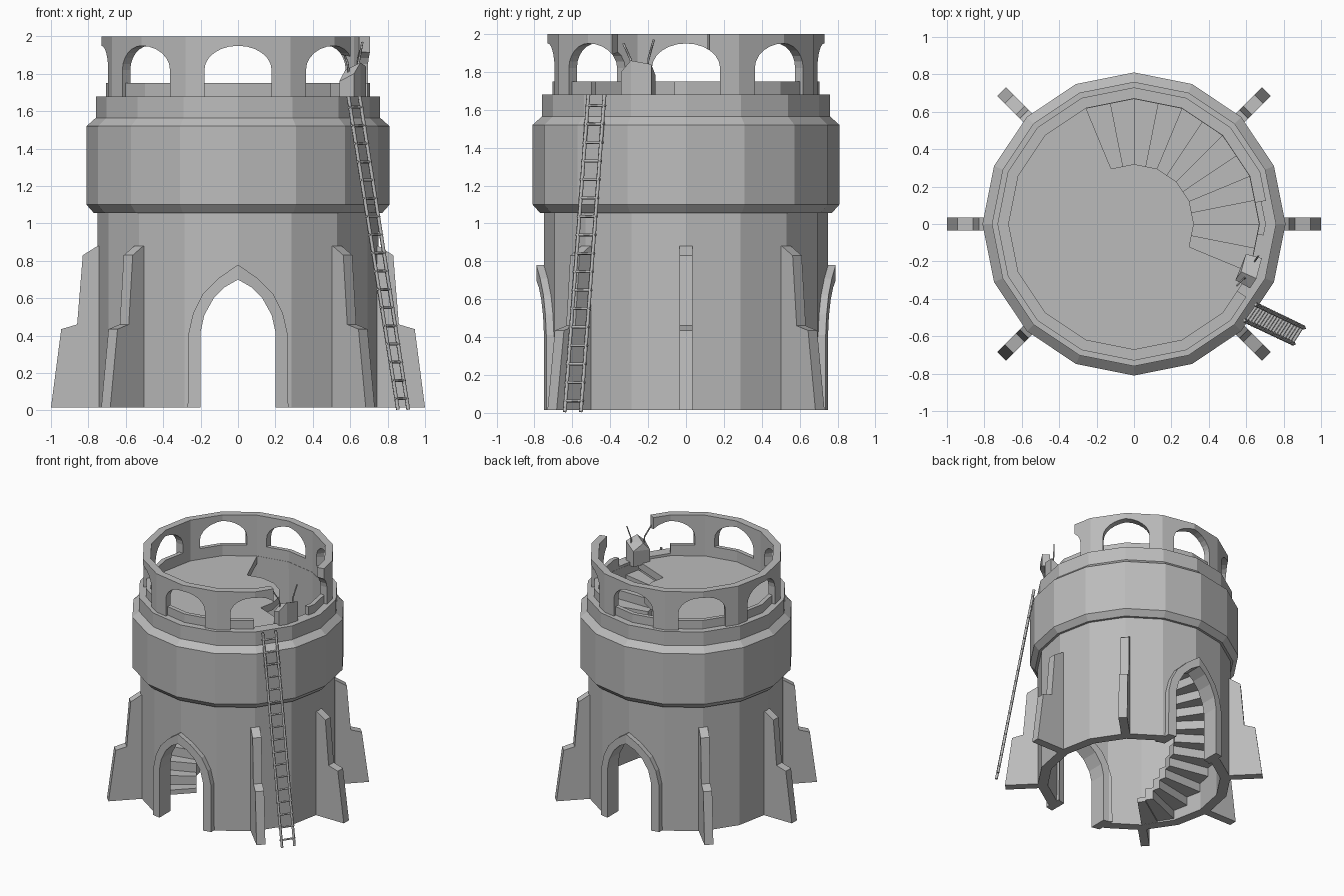
import bpy, bmesh
from math import sin, cos, pi, radians, degrees
from mathutils import Vector

if "Cube" in bpy.data.objects:
    bpy.data.objects.remove(bpy.data.objects["Cube"])

stone = bpy.data.materials.new("grey_stone")
stone.use_nodes = True
GREY = (0.5, 0.5, 0.5, 1)
stone.diffuse_color = GREY
stone.node_tree.nodes["Principled BSDF"].inputs["Base Color"].default_value = GREY

SIDE = 22.5  # the tower has sixteen sides


def finish(name, bm):
    bmesh.ops.recalc_face_normals(bm, faces=bm.faces[:])
    mesh = bpy.data.meshes.new(name)
    bm.to_mesh(mesh)
    bm.free()
    mesh.materials.append(stone)
    obj = bpy.data.objects.new(name, mesh)
    bpy.context.collection.objects.link(obj)
    return obj


def polar(r, deg, z):
    """Point on a sixteen-sided outline whose corners lie at radius r."""
    off = deg % SIDE - SIDE / 2
    r *= cos(pi / 16) / cos(radians(off))
    return Vector((r * cos(radians(deg)), r * sin(radians(deg)), z))


def sweep(name, profile, start=0, end=360):
    """Turn a closed (radius, z) profile around the tower axis."""
    stops = [start] + [k * SIDE for k in range(-16, 33)
                       if start + 0.01 < k * SIDE < end - 0.01] + [end]
    full = end - start == 360
    if full:
        stops.pop()
    bm = bmesh.new()
    loops = [[bm.verts.new(polar(r, a, z)) for r, z in profile] for a in stops]
    n = len(profile)
    pairs = list(zip(loops, loops[1:])) + ([(loops[-1], loops[0])] if full else [])
    for a, b in pairs:
        for i in range(n):
            j = (i + 1) % n
            bm.faces.new((a[i], a[j], b[j], b[i]))
    if not full:
        bm.faces.new(loops[0])
        bm.faces.new(loops[-1])
    return finish(name, bm)


def box_profile(r0, r1, z0, z1):
    return [(r0, z0), (r1, z0), (r1, z1), (r0, z1)]


def prism(name, points, direction):
    bm = bmesh.new()
    face = bm.faces.new([bm.verts.new(p) for p in points])
    ext = bmesh.ops.extrude_face_region(bm, geom=[face])
    moved = [g for g in ext["geom"] if isinstance(g, bmesh.types.BMVert)]
    bmesh.ops.translate(bm, verts=moved, vec=direction)
    return finish(name, bm)


def arch_cutter(half, deg):
    """Radial prism from half an arch outline of (width, z) points."""
    out = Vector((cos(radians(deg)), sin(radians(deg)), 0))
    side = Vector((-out.y, out.x, 0))
    outline = half + [(-u, z) for u, z in reversed(half) if u > 0]
    return prism("cutter", [out * 0.5 + side * u + Vector((0, 0, z)) for u, z in outline],
                 out * 0.5)


def carve(obj, cutter, operation="DIFFERENCE"):
    mod = obj.modifiers.new("carve", "BOOLEAN")
    mod.operation, mod.solver, mod.object = operation, "EXACT", cutter
    bpy.context.view_layer.update()
    done = bpy.data.meshes.new_from_object(
        obj.evaluated_get(bpy.context.evaluated_depsgraph_get()))
    obj.modifiers.clear()
    obj.data = done
    bpy.data.objects.remove(cutter)


def rod(name, path, radius):
    curve = bpy.data.curves.new(name, "CURVE")
    curve.dimensions = "3D"
    curve.bevel_depth, curve.bevel_resolution, curve.use_fill_caps = radius, 0, True
    spline = curve.splines.new("POLY")
    spline.points.add(len(path) - 1)
    for point, p in zip(spline.points, path):
        point.co = (*p, 1)
    curve.materials.append(stone)
    obj = bpy.data.objects.new(name, curve)
    bpy.context.collection.objects.link(obj)


# Tower wall with the thick upper band and parapet
tower = sweep("tower_wall", [(0.67, 0.015), (0.75, 0.015), (0.75, 1.055), (0.77, 1.055),
                             (0.81, 1.1), (0.81, 1.52), (0.76, 1.565), (0.76, 1.68),
                             (0.67, 1.68)])

# Pointed doorways at front and back, each with a raised frame
opening = [(0.2, -0.1), (0.2, 0.42), (0.18, 0.51), (0.13, 0.6), (0.07, 0.66), (0, 0.7)]
surround = [(0.27, -0.1), (0.265, 0.41), (0.24, 0.52), (0.19, 0.62), (0.1, 0.71), (0, 0.78)]
for name, deg in (("front", 270), ("back", 90)):
    carve(tower, arch_cutter(opening, deg))
    frame = sweep(name + "_door_frame", box_profile(0.645, 0.79, 0.015, 0.9),
                  deg - 40, deg + 40)
    carve(frame, arch_cutter(surround, deg), "INTERSECT")
    carve(frame, arch_cutter(opening, deg))

# Roof floor with the stairwell cut out
floor = sweep("roof_floor", box_profile(0.001, 0.72, 1.6, 1.66))
STAIR_START, STEP, RISE = -SIDE, SIDE / 2, 0.073
carve(floor, sweep("cutter", box_profile(0.32, 0.668, 1.5, 1.8),
                   STAIR_START, STAIR_START + 12 * STEP))

# Winding stair going down from the roof
for i in range(22):
    a, top = STAIR_START + i * STEP, 1.66 - RISE * (i + 1)
    sweep("stair_step", box_profile(0.32, 0.668, max(top - 0.1, 0.015), top), a, a + STEP)

# Low ledge and broken arcade on the roof
sweep("roof_ledge", box_profile(0.67, 0.705, 1.65, 1.75), -5, 315)
arcade = sweep("roof_arcade", box_profile(0.67, 0.73, 1.66, 2.0), 10, 327)
round_arch = [(0.18, 1.6), (0.18, 1.82)] + [
    (0.18 * cos(t * pi / 12), 1.82 + 0.13 * sin(t * pi / 12)) for t in range(1, 6)] + [(0, 1.95)]
for k in range(8):
    carve(arcade, arch_cutter(round_arch, k * 45))

# Broken pillar stump with bent bars
bm = bmesh.new()
for deg, inner, outer in ((-29, 1.76, 1.8), (-24, 1.82, 1.86), (-15, 1.78, 1.84)):
    for r, top in ((0.63, inner), (0.72, outer)):
        for z in (1.65, top):
            bm.verts.new(polar(r, deg, z))
bmesh.ops.convex_hull(bm, input=bm.verts[:])
finish("broken_pillar", bm)
rod("bent_bar", [(0.6, -0.29, 1.76), (0.585, -0.29, 1.86), (0.55, -0.33, 1.95)], 0.006)
rod("bent_bar", [(0.65, -0.2, 1.78), (0.645, -0.2, 1.86), (0.665, -0.17, 1.97)], 0.006)

# Six stepped buttresses
steps = [(0.68, 0.015), (1.0, 0.015), (0.945, 0.435), (0.86, 0.46), (0.83, 0.83),
         (0.75, 0.88), (0.68, 0.88)]
for deg in (0, 45, 135, 180, 225, 315):
    out = Vector((cos(radians(deg)), sin(radians(deg)), 0))
    side = Vector((-out.y, out.x, 0)) * 0.034
    prism("buttress", [out * r - side + Vector((0, 0, z)) for r, z in steps], side * 2)

# Leaning ladder
rails = [(Vector((0.91, -0.555, 0.005)), Vector((0.65, -0.43, 1.68))),
         (Vector((0.855, -0.64, 0.005)), Vector((0.59, -0.515, 1.68)))]
for foot, head in rails:
    rod("ladder_rail", [foot, head], 0.011)
for i in range(17):
    a, b = [foot.lerp(head, (i + 0.6) / 17.2) for foot, head in rails]
    rod("ladder_rung", [a + (a - b) * 0.12, b + (b - a) * 0.12], 0.008)
